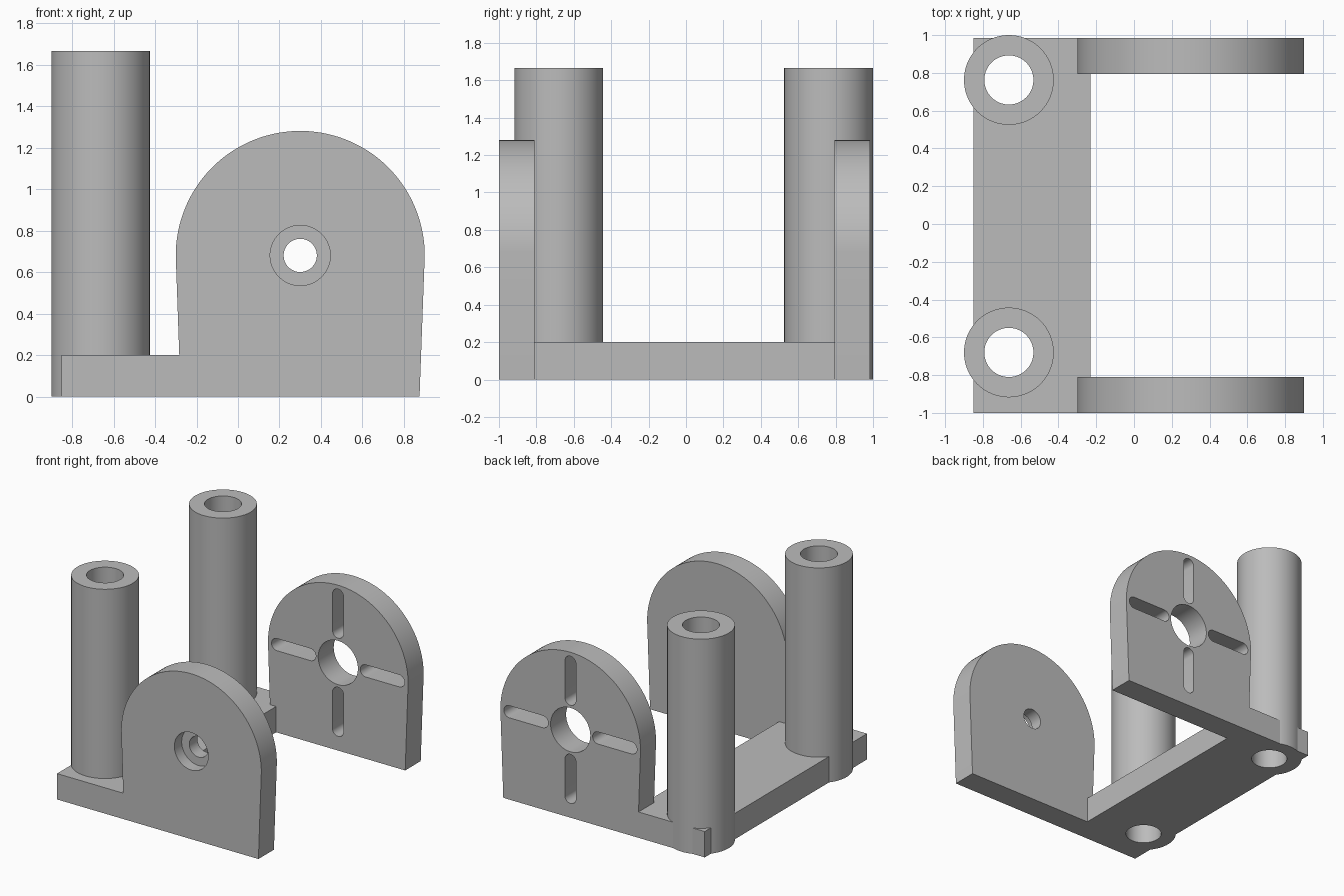
import bpy, bmesh
from math import sin, cos, pi, radians
from mathutils import Vector

cube = bpy.data.objects.get("Cube")
if cube:
    bpy.data.objects.remove(cube, do_unlink=True)

grey = bpy.data.materials.new("plain grey")
grey.use_nodes = True
colour = (0.5, 0.5, 0.5, 1)
grey.diffuse_color = colour
grey.node_tree.nodes["Principled BSDF"].inputs["Base Color"].default_value = colour


def arc(cx, cy, r, start=0, end=360, steps=96):
    """Points along an arc; a full circle leaves out the repeated end point."""
    count = steps if end - start == 360 else steps + 1
    angles = [radians(start + (end - start) * i / steps) for i in range(count)]
    return [(cx + r * cos(a), cy + r * sin(a)) for a in angles]


def prism(name, outline, low, high, axis="z"):
    """Extrude an outline along z (outline in x, y) or along y (outline in x, z)."""
    bm = bmesh.new()
    place = (lambda p: (p[0], p[1], low)) if axis == "z" else (lambda p: (p[0], low, p[1]))
    shift = Vector((0, 0, high - low)) if axis == "z" else Vector((0, high - low, 0))
    face = bm.faces.new([bm.verts.new(place(p)) for p in outline])
    grown = bmesh.ops.extrude_face_region(bm, geom=[face])["geom"]
    bmesh.ops.translate(bm, vec=shift,
                        verts=[g for g in grown if isinstance(g, bmesh.types.BMVert)])
    bmesh.ops.recalc_face_normals(bm, faces=bm.faces)
    mesh = bpy.data.meshes.new(name)
    bm.to_mesh(mesh)
    bm.free()
    mesh.materials.append(grey)
    obj = bpy.data.objects.new(name, mesh)
    bpy.context.collection.objects.link(obj)
    return obj


def select(obj):
    bpy.ops.object.select_all(action="DESELECT")
    obj.select_set(True)
    bpy.context.view_layer.objects.active = obj


def finish(obj, cutters):
    """Cut the holes, drop the cutters and smooth the round walls."""
    select(obj)
    for cutter in cutters:
        mod = obj.modifiers.new("hole", "BOOLEAN")
        mod.operation, mod.solver, mod.object = "DIFFERENCE", "EXACT", cutter
        bpy.ops.object.modifier_apply(modifier=mod.name)
        bpy.data.objects.remove(cutter, do_unlink=True)
    select(obj)
    bpy.ops.object.shade_smooth_by_angle(angle=radians(30))


BASE_TOP = 0.2
BASE_RIGHT, BASE_LEFT = -0.85, -0.23
FRONT, BACK = -1.0, 0.985
THICK = 0.19
HUB_X, HUB_Z = 0.3, 0.68
POST_X, POST_R, BORE_R = -0.6625, 0.2375, 0.13
posts = {"front_post": -0.68, "back_post": 0.7625}

# Base strip, notched where the posts pass through it
corners = [(BASE_RIGHT, FRONT), (BASE_LEFT, FRONT), (BASE_LEFT, BACK), (BASE_RIGHT, BACK)]
base = prism("base_plate", corners, 0, BASE_TOP)
finish(base, [prism("cutter", arc(POST_X, y, POST_R), -0.1, 0.3) for y in posts.values()])

# Hollow posts
for name, y in posts.items():
    post = prism(name, arc(POST_X, y, POST_R), 0, 1.665)
    finish(post, [prism("cutter", arc(POST_X, y, BORE_R), -0.1, 1.8)])

# Round-topped side plates, stepped to sit on the base strip
outline = ([(BASE_LEFT, 0), (0.875, 0)] + arc(HUB_X, HUB_Z, 0.6, 0, 180)
           + [(-0.283, BASE_TOP), (BASE_LEFT, BASE_TOP)])


def hub_hole(radius, low, high):
    return prism("cutter", arc(HUB_X, HUB_Z, radius), low, high, "y")


def slot(angle, inner=0.19, outer=0.57, r=0.047):
    """Radial slot with round ends, pointing away from the hub."""
    dx, dz = cos(radians(angle)), sin(radians(angle))
    a, b = inner + r, outer - r
    ends = (arc(HUB_X + dx * b, HUB_Z + dz * b, r, angle - 90, angle + 90, 16)
            + arc(HUB_X + dx * a, HUB_Z + dz * a, r, angle + 90, angle + 270, 16))
    return prism("cutter", ends, BACK - THICK - 0.1, BACK + 0.1, "y")


# Front plate with a counterbored hole
front_plate = prism("front_plate", outline, FRONT, FRONT + THICK, "y")
finish(front_plate, [hub_hole(0.145, FRONT - 0.1, FRONT + 0.09),
                     hub_hole(0.08, FRONT - 0.1, FRONT + THICK + 0.1)])

# Back plate with a large hole and four slots
back_plate = prism("back_plate", outline, BACK - THICK, BACK, "y")
finish(back_plate, [hub_hole(0.17, BACK - THICK - 0.1, BACK + 0.1)]
       + [slot(angle) for angle in (0, 90, 180, 270)])
